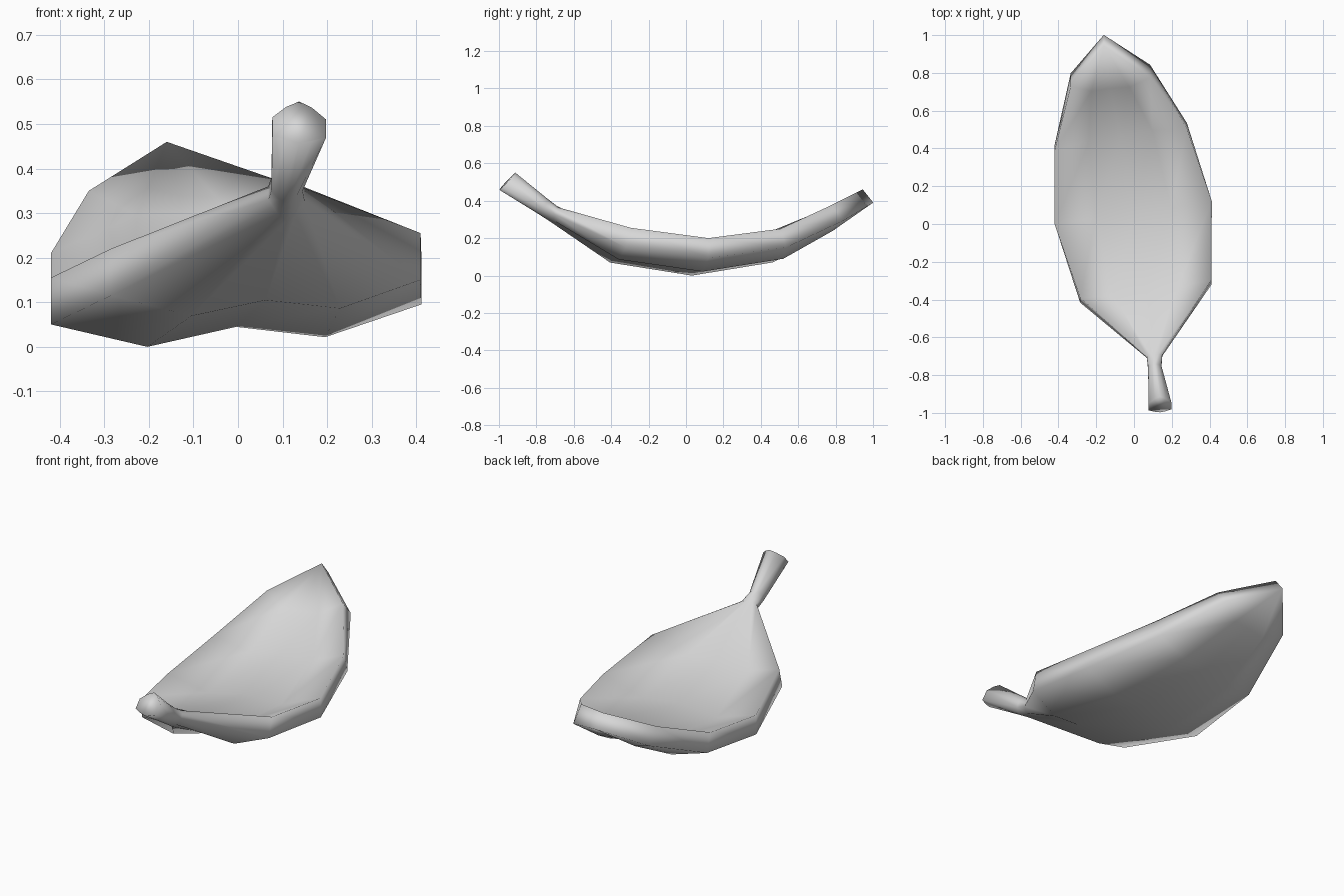
import bpy
import bmesh
from mathutils import Vector

cube = bpy.data.objects.get("Cube")
if cube:
    bpy.data.objects.remove(cube, do_unlink=True)

# One plain grey for the whole leaf
grey = bpy.data.materials.new("pale_grey")
grey.use_nodes = True
colour = (0.68, 0.68, 0.68, 1)
grey.diffuse_color = colour
grey.node_tree.nodes["Principled BSDF"].inputs["Base Color"].default_value = colour

# Cross-sections from stem end to tip: left rim, right rim, lean and bow of the
# section, upper drops at lobe and midrib, underside drops at rim, lobe, midrib
SECTIONS = [
    ((.077, -.95, .515), (.198, -.945, .51), .9, 0, -.025, -.038, .04, .05, .055),
    ((.075, -.76, .38), (.145, -.75, .38), .5, 0, -.02, -.03, .03, .05, .055),
    ((.068, -.70, .36), (.15, -.69, .355), .3, 0, -.01, -.015, .03, .06, .075),
    ((-.285, -.39, .22), (.41, -.295, .255), .25, 0, .065, .045, .105, .16, .133),
    ((-.42, .0, .155), (.412, .12, .2), .0, 0, .07, .045, .105, .167, .133),
    ((-.42, .39, .21), (.28, .505, .25), -.3, 0, .065, .05, .1, .15, .125),
    ((-.335, .73, .35), (.085, .775, .375), -.85, -.09, .06, .065, .08, .13, .12),
    ((-.16, .945, .46), (-.16, .945, .46), -.8, 0, 0, 0, .07, .07, .07),
]
ACROSS = (0, .26, .5, .74, 1)


def section_ring(left, right, lean, bow, up_lobe, up_mid, rim, lobe, midrib):
    """Upper face left to right, then the underside back again."""
    left, right = Vector(left), Vector(right)
    upper = (0, up_lobe, up_mid, up_lobe, 0)
    lower = (rim, lobe, midrib, lobe, rim)
    bows = (0, bow, bow, bow, 0)
    ring = list(zip(ACROSS, upper, bows))
    ring += reversed(list(zip(ACROSS, lower, bows)))
    return [left.lerp(right, t) + Vector((0, b - lean * d, -d)) for t, d, b in ring]


# Loft the stem and cupped blade as one closed skin
bm = bmesh.new()
rings = [[bm.verts.new(p) for p in section_ring(*s)] for s in SECTIONS]
for a, b in zip(rings, rings[1:]):
    for i in range(len(a)):
        j = (i + 1) % len(a)
        bm.faces.new((a[i], a[j], b[j], b[i]))
bm.faces.new(rings[0])
bmesh.ops.remove_doubles(bm, verts=bm.verts, dist=.001)
bmesh.ops.recalc_face_normals(bm, faces=bm.faces)

mesh = bpy.data.meshes.new("leaf")
bm.to_mesh(mesh)
bm.free()
mesh.materials.append(grey)
leaf = bpy.data.objects.new("leaf", mesh)
bpy.context.collection.objects.link(leaf)

# Soft shading across the skin, rim and stem end
bpy.ops.object.select_all(action='DESELECT')
leaf.select_set(True)
bpy.context.view_layer.objects.active = leaf
bpy.ops.object.shade_smooth()
